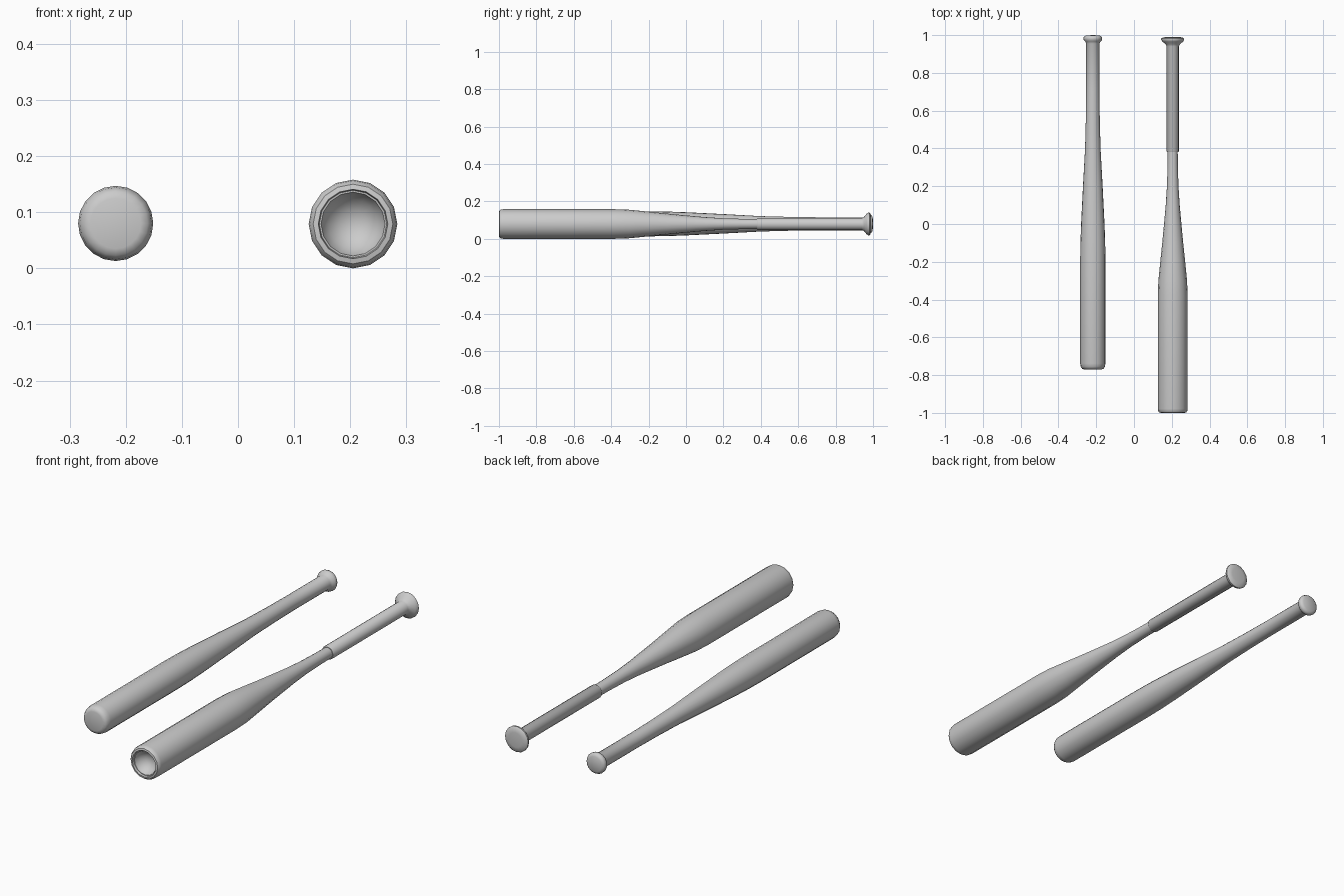
import bpy, bmesh, math


def lathe(name, profile, x, z, sides):
    """Spin a (y, radius) profile around an axis parallel to y."""
    bm = bmesh.new()
    rings = []
    for y, r in profile:
        if r == 0:
            rings.append([bm.verts.new((x, y, z))])
        else:
            angles = [2 * math.pi * i / sides for i in range(sides)]
            rings.append([bm.verts.new((x + r * math.sin(a), y, z + r * math.cos(a))) for a in angles])
    for a, b in zip(rings, rings[1:]):
        for i in range(sides):
            j = (i + 1) % sides
            if len(a) == 1:
                bm.faces.new((a[0], b[j], b[i]))
            elif len(b) == 1:
                bm.faces.new((a[i], a[j], b[0]))
            else:
                bm.faces.new((a[i], a[j], b[j], b[i]))
    bmesh.ops.recalc_face_normals(bm, faces=bm.faces)
    mesh = bpy.data.meshes.new(name)
    bm.to_mesh(mesh)
    bm.free()
    obj = bpy.data.objects.new(name, mesh)
    bpy.context.collection.objects.link(obj)
    bpy.ops.object.select_all(action='DESELECT')
    obj.select_set(True)
    bpy.context.view_layer.objects.active = obj
    bpy.ops.object.shade_smooth_by_angle(angle=math.radians(40))
    return obj


# Shorter bat: rounded solid end, long taper, small knob
lathe("short_bat", [
    (-0.77, 0), (-0.77, 0.045), (-0.766, 0.057), (-0.755, 0.064), (-0.738, 0.067),
    (-0.2, 0.067), (-0.1, 0.0655), (0.0, 0.062), (0.2, 0.052), (0.4, 0.041),
    (0.55, 0.037), (0.7, 0.035), (0.955, 0.035), (0.965, 0.04), (0.973, 0.048),
    (0.985, 0.050), (0.993, 0.046), (0.998, 0.036), (1.0, 0)], -0.218, 0.08, 20)

# Longer bat: cupped end, slim neck
lathe("long_bat", [
    (-0.945, 0), (-0.95, 0.025), (-0.965, 0.044), (-0.983, 0.055), (-0.99, 0.057),
    (-0.99, 0.06), (-1.0, 0.062), (-0.998, 0.071), (-0.99, 0.077), (-0.978, 0.079),
    (-0.38, 0.079), (-0.3, 0.076), (-0.2, 0.066), (-0.1, 0.0555), (0.0, 0.046),
    (0.1, 0.037), (0.2, 0.0305), (0.3, 0.0275), (0.38, 0.0265), (0.40, 0.0265),
    (0.40, 0)], 0.205, 0.079, 16)

# Wrapped grip with a flared knob
lathe("long_bat_grip", [
    (0.38, 0), (0.38, 0.029), (0.385, 0.032), (0.94, 0.032), (0.952, 0.038),
    (0.965, 0.054), (0.974, 0.061), (0.981, 0.061), (0.987, 0.054),
    (0.99, 0.035), (0.99, 0)], 0.205, 0.079, 16)
